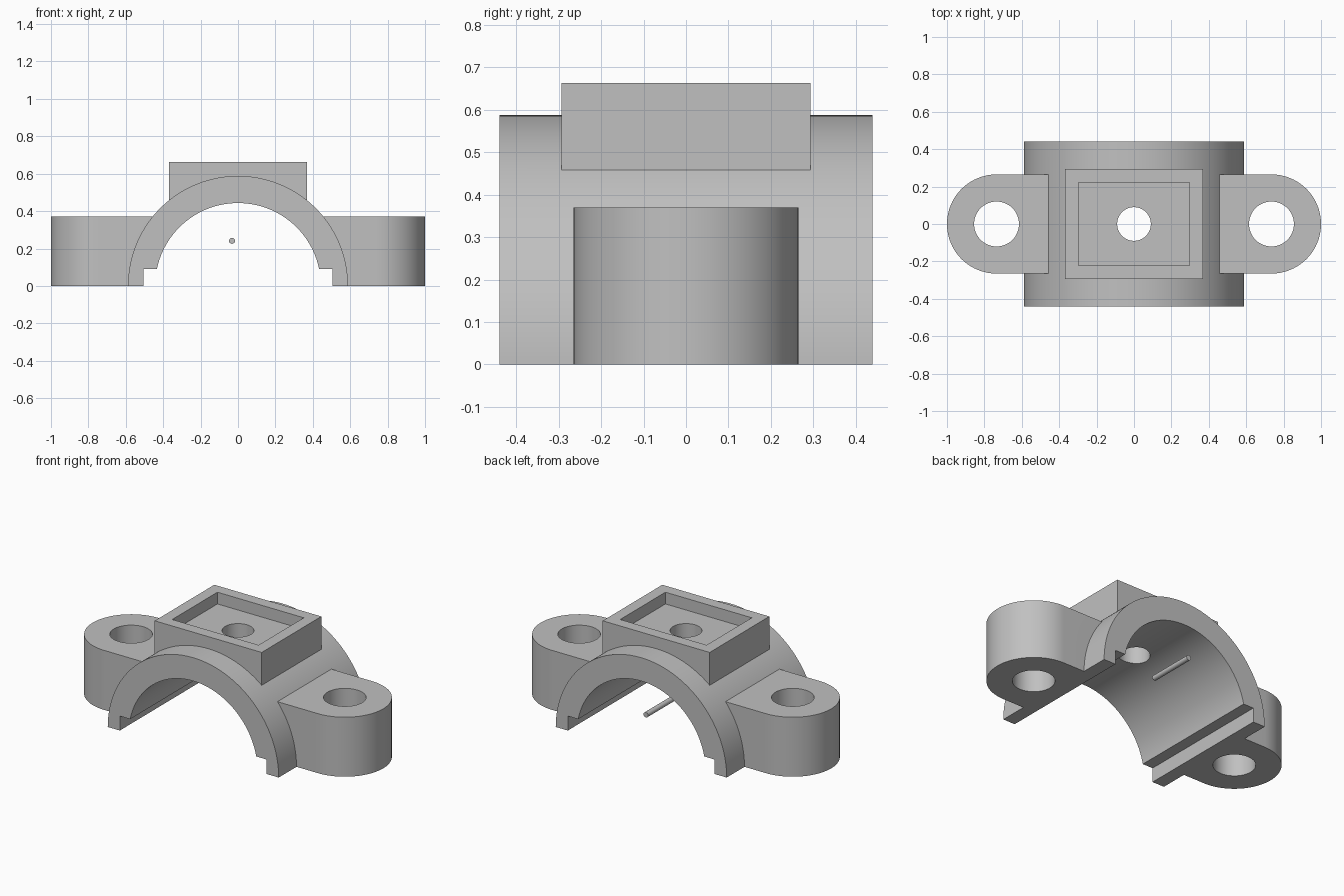
import bpy, bmesh, math
from mathutils import Matrix

if "Cube" in bpy.data.objects:
    bpy.data.objects.remove(bpy.data.objects["Cube"], do_unlink=True)

# Main dimensions
OUTER_R, BORE_R, LENGTH = 0.588, 0.443, 0.88
LUG_X, LUG_R, LUG_TOP = 0.735, 0.265, 0.37
SHELF_X, SHELF_Z = 0.505, 0.09

grey = bpy.data.materials.new("plain grey")
grey.use_nodes = True
grey.diffuse_color = (0.53, 0.53, 0.53, 1)
grey.node_tree.nodes["Principled BSDF"].inputs["Base Color"].default_value = grey.diffuse_color


def arc(radius, start, end, steps, cx=0):
    """Points along an arc, angles in degrees."""
    angles = [math.radians(start + (end - start) * i / steps) for i in range(steps + 1)]
    return [(cx + radius * math.cos(a), radius * math.sin(a)) for a in angles]


def rectangle(half_x, half_y):
    return [(-half_x, -half_y), (half_x, -half_y), (half_x, half_y), (-half_x, half_y)]


def prism(name, outline, low, high, along_y=False):
    """Extrude an outline along z, or an x-z outline along y."""
    bm = bmesh.new()
    face = bm.faces.new([bm.verts.new((u, v, low)) for u, v in outline])
    top = bmesh.ops.extrude_face_region(bm, geom=[face])["geom"]
    for v in top:
        if isinstance(v, bmesh.types.BMVert):
            v.co.z = high
    if along_y:
        bm.transform(Matrix.Rotation(math.pi / 2, 4, 'X'))
    bmesh.ops.recalc_face_normals(bm, faces=bm.faces)
    mesh = bpy.data.meshes.new(name)
    bm.to_mesh(mesh)
    bm.free()
    mesh.materials.append(grey)
    obj = bpy.data.objects.new(name, mesh)
    bpy.context.collection.objects.link(obj)
    return obj


def combine(target, tool, operation):
    """Apply a boolean and discard the tool object."""
    mod = target.modifiers.new(tool.name, 'BOOLEAN')
    mod.object, mod.operation, mod.solver = tool, operation, 'EXACT'
    bpy.ops.object.select_all(action='DESELECT')
    bpy.context.view_layer.objects.active = target
    target.select_set(True)
    bpy.ops.object.modifier_apply(modifier=mod.name)
    bpy.data.objects.remove(tool, do_unlink=True)


def smooth(obj):
    bpy.ops.object.select_all(action='DESELECT')
    bpy.context.view_layer.objects.active = obj
    obj.select_set(True)
    bpy.ops.object.shade_smooth_by_angle(angle=math.radians(25))


# Half-round body with raised block and two rounded bolt lugs
cap = prism("bearing_cap", arc(OUTER_R, 0, 180, 96), -LENGTH / 2, LENGTH / 2, True)
combine(cap, prism("top_block", rectangle(0.368, 0.293), 0.2, 0.663), 'UNION')
for side in (-1, 1):
    lug = arc(LUG_R, -90, 90, 48, LUG_X) + [(0.35, LUG_R), (0.35, -LUG_R)]
    outline = [(side * x, y) for x, y in lug]
    combine(cap, prism("lug", outline, 0, LUG_TOP), 'UNION')

# Bore with a stepped shelf along each lower edge
shelf_angle = math.degrees(math.asin(SHELF_Z / BORE_R))
bore = arc(BORE_R, shelf_angle, 180 - shelf_angle, 80)
bore += [(-SHELF_X, SHELF_Z), (-SHELF_X, -0.2), (SHELF_X, -0.2), (SHELF_X, SHELF_Z)]
combine(cap, prism("bore", bore, -1, 1, True), 'DIFFERENCE')

# Pocket, oil hole and bolt holes
combine(cap, prism("pocket", rectangle(0.297, 0.222), 0.59, 0.9), 'DIFFERENCE')
for x, radius, low in ((0, 0.09, 0.2), (-LUG_X, 0.12, -0.2), (LUG_X, 0.12, -0.2)):
    circle = arc(radius, 0, 360, 48, x)[:-1]
    combine(cap, prism("hole", circle, low, 0.9), 'DIFFERENCE')
smooth(cap)

# Small loose pin under the arch, towards the back
pin = prism("pin", arc(0.016, 0, 360, 24)[:-1], -0.44, -0.14, True)
pin.location = (-0.032, 0, 0.241)
smooth(pin)
